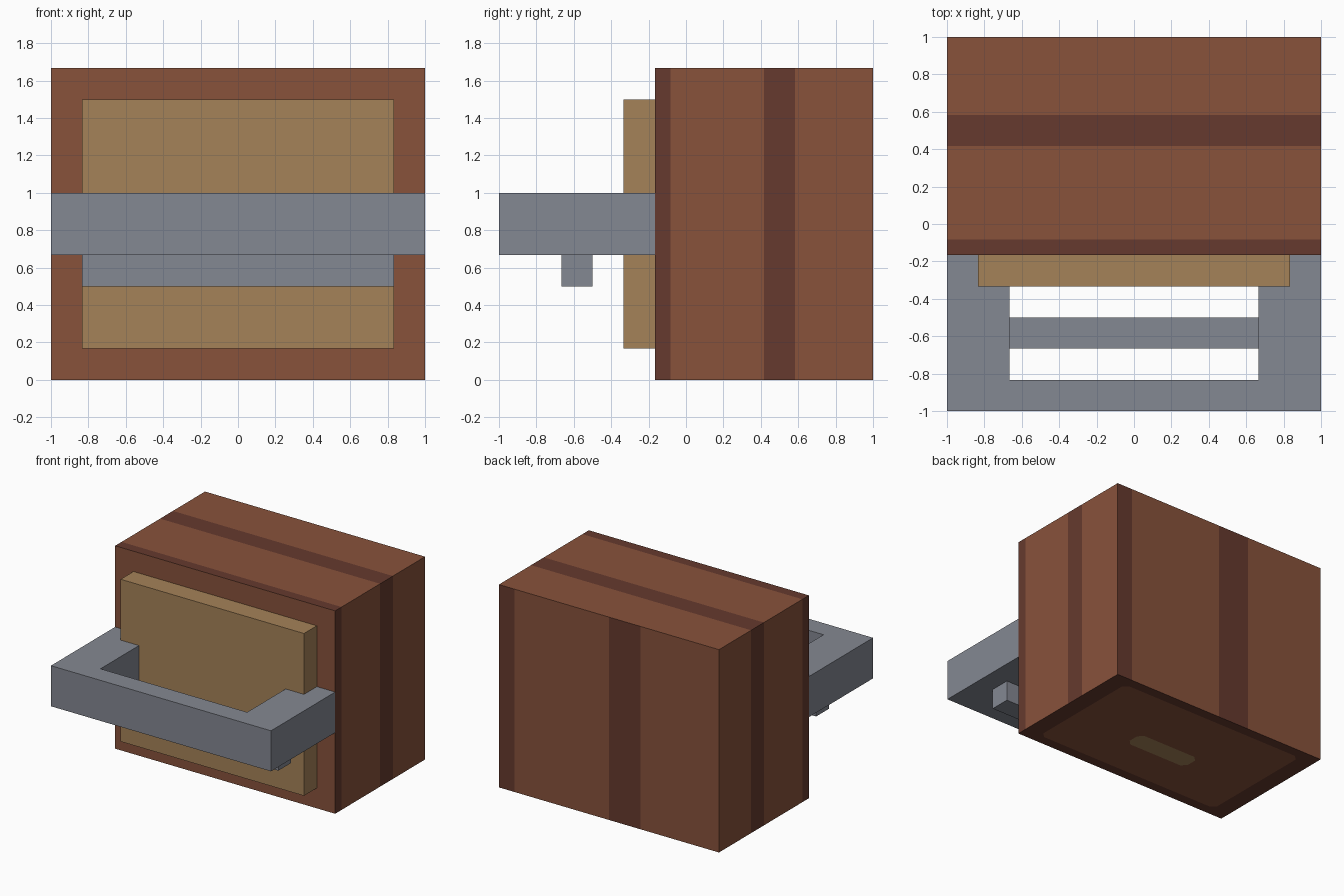
import bpy, bmesh
from mathutils import Vector

if "Cube" in bpy.data.objects:
    bpy.data.objects.remove(bpy.data.objects["Cube"], do_unlink=True)

U = 1 / 6  # module size shared by every part


def material(name, hex_code):
    srgb = [int(hex_code[i:i + 2], 16) / 255 for i in (0, 2, 4)]
    col = [c / 12.92 if c <= 0.04045 else ((c + 0.055) / 1.055) ** 2.4 for c in srgb]
    m = bpy.data.materials.new(name)
    m.use_nodes = True
    m.diffuse_color = (*col, 1)
    m.node_tree.nodes["Principled BSDF"].inputs["Base Color"].default_value = (*col, 1)
    return m


brown = material("brown", "88523b")
dark = material("dark_brown", "663a2e")
tan = material("tan", "a58258")
grey = material("grey", "848892")


def finish(bm, name, mats):
    bmesh.ops.recalc_face_normals(bm, faces=bm.faces)
    mesh = bpy.data.meshes.new(name)
    bm.to_mesh(mesh)
    bm.free()
    for m in mats:
        mesh.materials.append(m)
    ob = bpy.data.objects.new(name, mesh)
    bpy.context.collection.objects.link(ob)
    return ob


def prism(outline, z0, z1):
    """Extrude a flat outline (in modules) from z0 to z1."""
    bm = bmesh.new()
    face = bm.faces.new([bm.verts.new((x * U, y * U, z0 * U)) for x, y in outline])
    new = bmesh.ops.extrude_face_region(bm, geom=[face])["geom"]
    verts = [v for v in new if isinstance(v, bmesh.types.BMVert)]
    bmesh.ops.translate(bm, verts=verts, vec=(0, 0, (z1 - z0) * U))
    bmesh.ops.recalc_face_normals(bm, faces=bm.faces)
    return bm


def rect(hx, y0, y1):
    return [(-hx, y0), (hx, y0), (hx, y1), (-hx, y1)]


def cut(bm, facing, point, normal):
    """Slice only the faces that look in the given direction."""
    faces = [f for f in bm.faces if f.normal.dot(Vector(facing)) > 0.9]
    geom = set(faces)
    for f in faces:
        geom.update(f.edges)
        geom.update(f.verts)
    bmesh.ops.bisect_plane(bm, geom=list(geom), dist=1e-5, plane_co=point, plane_no=normal)
    bm.normal_update()


# Striped body
bm = prism(rect(6, -1, 6), 0, 10)
pixel = 1 / 7
for side in (-1, 1):
    for x in (-6 * pixel, 0, 2 * pixel):
        cut(bm, (0, side, 0), (-side * -x if side < 0 else -x, 0, 0), (1, 0, 0))
for facing in ((1, 0, 0), (-1, 0, 0), (0, 0, 1)):
    for y in (-0.5, 2.5, 3.5):
        cut(bm, facing, (0, y * U, 0), (0, 1, 0))

# Underside markings: half width, half depth, centre y of clipped rectangles
marks = [(6 * pixel, 3 * U, 2.5 * U), (2 * pixel, 0.5 * U, 2 * U)]
clip = 0.04
for hx, hy, cy in marks:
    for s in (-1, 1):
        cut(bm, (0, 0, -1), (s * hx, 0, 0), (1, 0, 0))
        cut(bm, (0, 0, -1), (0, cy + s * hy, 0), (0, 1, 0))
        for t in (-1, 1):
            cut(bm, (0, 0, -1), (s * (hx + hy - clip), cy, 0), (s, t, 0))


def inside(c, mark):
    hx, hy, cy = mark
    dx, dy = abs(c.x), abs(c.y - cy)
    return dx < hx and dy < hy and dx + dy < hx + hy - clip


for f in bm.faces:
    c, n = f.calc_center_median(), f.normal
    if n.z < -0.9:
        f.material_index = 2 if inside(c, marks[1]) else 0 if inside(c, marks[0]) else 1
    elif abs(n.y) > 0.9:
        x = -c.x if n.y > 0 else c.x
        f.material_index = int(x < -6 * pixel or 0 < x < 2 * pixel)
    else:
        f.material_index = int(c.y < -0.5 * U or 2.5 * U < c.y < 3.5 * U)
finish(bm, "striped_body", [brown, dark, tan])

# Raised panel on the front
finish(prism(rect(5, -2, -1), 1, 9), "front_panel", [tan])

# U-shaped guard standing out from the body
guard = [(-6, -1), (-6, -6), (6, -6), (6, -1), (4, -1), (4, -5), (-4, -5), (-4, -1)]
finish(prism(guard, 4, 6), "front_guard", [grey])

# Crossbar hung under the guard arms
finish(prism(rect(5, -4, -3), 3, 4), "lower_crossbar", [grey])
